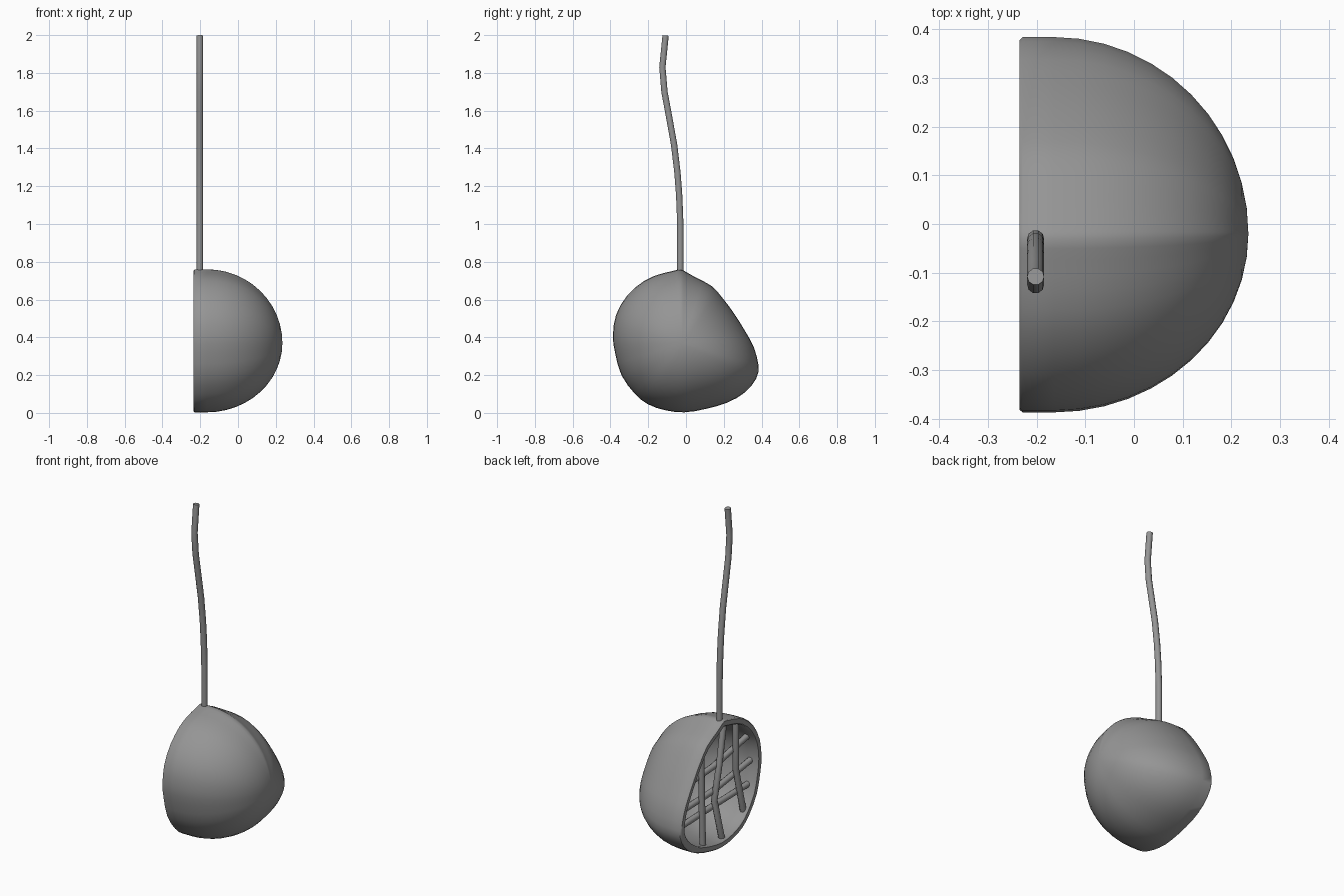
import bpy, bmesh, math
from mathutils import Vector

if "Cube" in bpy.data.objects:
    bpy.data.objects.remove(bpy.data.objects["Cube"])

# Outline of the bowl rim in (y, z)
OUT = [(-.03, .76), (-.075, .75), (-.14, .734), (-.22, .7), (-.31, .623), (-.37, .52), (-.387, .41),
       (-.376, .32), (-.342, .2), (-.27, .1), (-.2, .045), (-.11, .014), (-.01, .003),
       (.1, .02), (.22, .055), (.31, .107), (.37, .178), (.384, .25), (.358, .35),
       (.315, .43), (.26, .518), (.2, .6), (.135, .672), (.05, .718), (0, .746)]
CY, CZ = -.02, .37

# Dark grey finish for every part
GREY = bpy.data.materials.new("dark_grey")
GREY.diffuse_color = (.3, .3, .3, 1)
GREY.use_nodes = True
GREY.node_tree.nodes["Principled BSDF"].inputs["Base Color"].default_value = GREY.diffuse_color


def rounded(pts):
    """Closed outline with a smooth midpoint added on every side."""
    v = [Vector(p) for p in pts]
    n = len(v)
    out = []
    for i in range(n):
        a, b, c, d = v[i - 1], v[i], v[(i + 1) % n], v[(i + 2) % n]
        out += [b, (b + c) * .5625 - (a + d) * .0625]
    return out


def finish(obj):
    obj.data.materials.clear()
    obj.data.materials.append(GREY)
    bpy.ops.object.select_all(action='DESELECT')
    obj.select_set(True)
    bpy.context.view_layer.objects.active = obj
    bpy.ops.object.shade_smooth_by_angle(angle=math.radians(45))


def make_bowl():
    bm = bmesh.new()
    outline = rounded(OUT)

    # one ring of the outline, scaled about the dome axis
    def ring(x, s):
        return [bm.verts.new((x, CY + (y - CY) * s, CZ + (z - CZ) * s)) for y, z in outline]

    steps = 12
    angles = [math.pi / 2 * i / steps for i in range(steps)]
    xc = -.165
    # outer dome, rounded rim, inner dome
    outer = [ring(xc + .4 * math.sin(a), math.cos(a)) for a in reversed(angles)]
    rim = [ring(-.229, 1), ring(-.235, .985), ring(-.235, .915), ring(-.229, .9)]
    inner = [ring(xc + .36 * math.sin(a), .9 * math.cos(a)) for a in angles]
    rings = outer + rim + inner
    n = len(outline)
    for a, b in zip(rings, rings[1:]):
        for i in range(n):
            j = (i + 1) % n
            bm.faces.new((a[i], a[j], b[j], b[i]))
    # close both poles
    for r, x in ((rings[0], .235), (rings[-1], .195)):
        p = bm.verts.new((x, CY, CZ))
        for i in range(n):
            bm.faces.new((r[i], r[(i + 1) % n], p))
    bmesh.ops.recalc_face_normals(bm, faces=bm.faces)
    me = bpy.data.meshes.new("bowl")
    bm.to_mesh(me)
    bm.free()
    obj = bpy.data.objects.new("bowl", me)
    bpy.context.collection.objects.link(obj)
    finish(obj)


def make_rod(name, pts, radius=.018, x=-.202):
    cu = bpy.data.curves.new(name, 'CURVE')
    cu.dimensions = '3D'
    cu.bevel_depth = radius
    cu.bevel_resolution = 3
    cu.use_fill_caps = True
    sp = cu.splines.new('POLY')
    sp.points.add(len(pts) - 1)
    for p, (y, z) in zip(sp.points, pts):
        p.co = (x, y, z, 1)
    obj = bpy.data.objects.new(name, cu)
    bpy.context.collection.objects.link(obj)
    bpy.ops.object.select_all(action='DESELECT')
    obj.select_set(True)
    bpy.context.view_layer.objects.active = obj
    bpy.ops.object.convert(target='MESH')
    finish(bpy.context.view_layer.objects.active)


make_bowl()

# Long bent stem
make_rod("stem", [(-.03, .735), (-.03, 1.0), (-.036, 1.15), (-.045, 1.27), (-.063, 1.42),
                  (-.09, 1.57), (-.114, 1.7), (-.125, 1.83), (-.108, 1.998)], .0175)

# Upright bars across the opening
UPRIGHT = [
    [(.145, .62), (.14, .4), (.13, .065)],
    [(-.07, .72), (-.03, .5), (.02, .29), (-.05, .04)],
    [(-.184, .69), (-.184, .40), (-.256, .12)],
]
for i, pts in enumerate(UPRIGHT):
    make_rod(f"upright_bar_{i + 1}", pts)

# Crosswise bars
CROSS = [
    [(.25, .465), (0, .48), (-.32, .54)],
    [(.325, .325), (0, .335), (-.355, .385)],
    [(.345, .235), (0, .245), (-.335, .25)],
]
for i, pts in enumerate(CROSS):
    make_rod(f"cross_bar_{i + 1}", pts, x=-.18)
